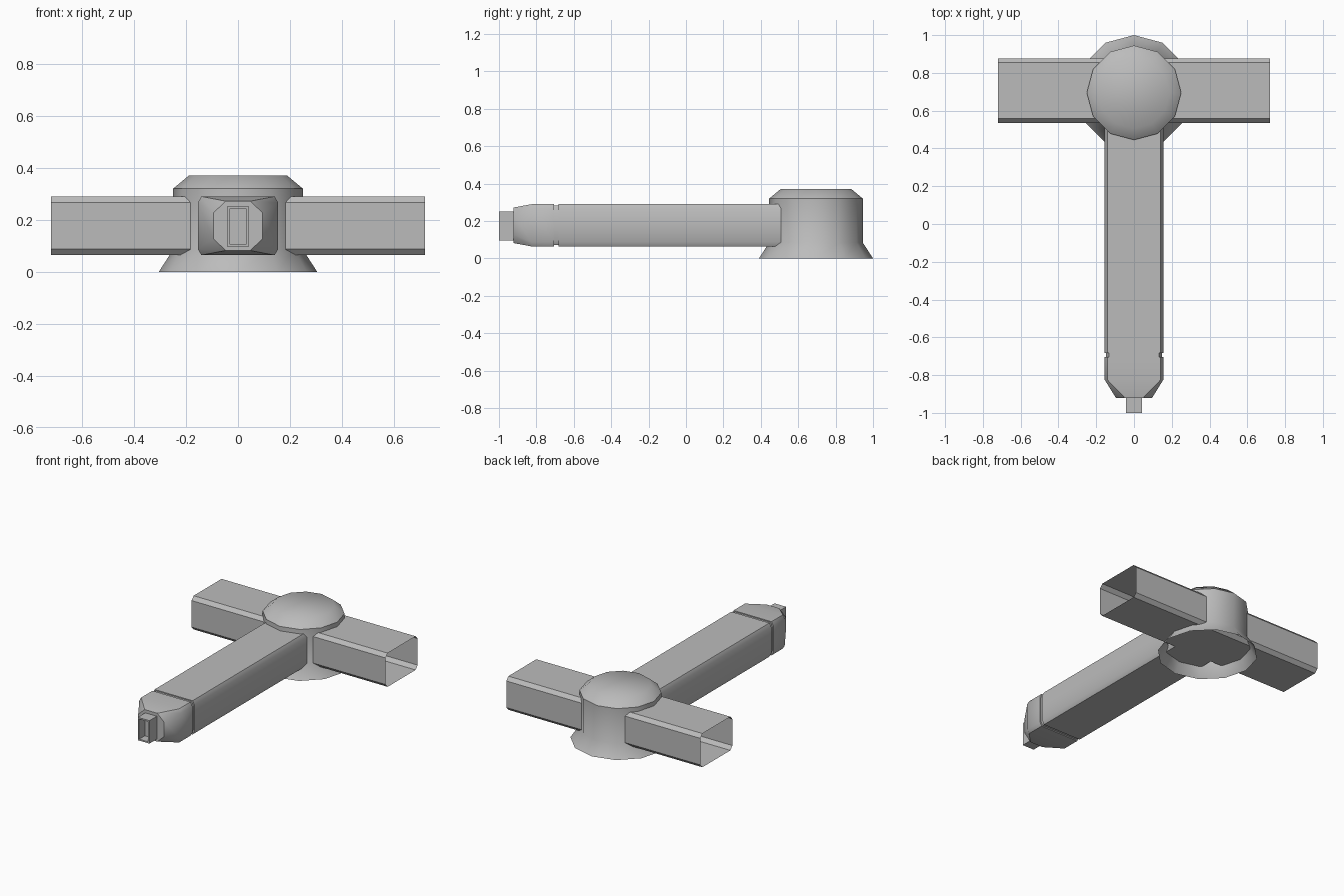
import bpy, bmesh, math

if "Cube" in bpy.data.objects:
    bpy.data.objects.remove(bpy.data.objects["Cube"])

grey = bpy.data.materials.new("plain grey")
grey.use_nodes = True
colour = (0.5, 0.5, 0.5, 1)
grey.diffuse_color = colour
grey.node_tree.nodes["Principled BSDF"].inputs["Base Color"].default_value = colour


def finish(name, bm, angle=40):
    mesh = bpy.data.meshes.new(name)
    bm.to_mesh(mesh)
    bm.free()
    mesh.materials.append(grey)
    obj = bpy.data.objects.new(name, mesh)
    bpy.context.collection.objects.link(obj)
    bpy.ops.object.select_all(action="DESELECT")
    obj.select_set(True)
    bpy.context.view_layer.objects.active = obj
    bpy.ops.object.shade_smooth_by_angle(angle=math.radians(angle))
    return obj


def skin(rings, cap_start=False, cap_end=False):
    """Join equal rings of points into a tube."""
    bm = bmesh.new()
    loops = [[bm.verts.new(p) for p in ring] for ring in rings]
    for a, b in zip(loops, loops[1:]):
        for i in range(len(a)):
            j = (i + 1) % len(a)
            bm.faces.new((a[i], a[j], b[j], b[i]))
    if cap_start:
        bm.faces.new(loops[0][::-1])
    if cap_end:
        bm.faces.new(loops[-1])
    return bm


def section(half_w, half_h, cut_w, cut_h):
    """Rectangle with cut corners, as (across, up) pairs."""
    corner = [(half_w, half_h - cut_h), (half_w - cut_w, half_h)]
    quarter = corner + [(-a, b) for a, b in reversed(corner)]
    return quarter + [(-a, -b) for a, b in quarter]


MID = 0.177     # height of the arm axis
HUB_Y = 0.695   # hub centre

# Hub: flared skirt, drum and domed cap, open underneath
profile = [(0.305, 0), (0.25, 0.085), (0.25, 0.32), (0.19, 0.37)]
rings = [[(r * math.cos(i * math.tau / 12), HUB_Y + r * math.sin(i * math.tau / 12), z)
          for i in range(12)] for r, z in profile]
finish("hub", skin(rings, cap_end=True), 45)

# Side arms: one tube through the hub, open at both ends
arm = section(0.17, 0.113, 0.022, 0.024)
finish("side_arms", skin([[(x, 0.706 + a, MID + b) for a, b in arm] for x in (-0.72, 0.72)]))

# Front arm: shaft, groove and tapered head
body = section(0.155, 0.113, 0.014, 0.024)
groove = section(0.147, 0.106, 0.014, 0.024)
tip = section(0.095, 0.095, 0.048, 0.045)
stations = [(0.6, body), (-0.683, body), (-0.683, groove), (-0.705, groove),
            (-0.705, body), (-0.825, body), (-0.922, tip)]
finish("front_arm", skin([[(a, y, MID + b) for a, b in s] for y, s in stations], cap_end=True))

# Nozzle: square tube with a recess
steps = [(-0.915, 0.043, 0.077), (-1, 0.043, 0.077), (-1, 0.033, 0.067), (-0.94, 0.033, 0.067)]
finish("nozzle", skin([[(sx * w, y, MID - 0.003 + sz * h)
                        for sx, sz in ((1, -1), (1, 1), (-1, 1), (-1, -1))]
                       for y, w, h in steps], cap_end=True))

# Consistent outward faces
for obj in bpy.context.scene.objects:
    if obj.type == "MESH" and obj.name in {"hub", "side_arms", "front_arm", "nozzle"}:
        bm = bmesh.new()
        bm.from_mesh(obj.data)
        bmesh.ops.recalc_face_normals(bm, faces=bm.faces)
        bm.to_mesh(obj.data)
        bm.free()
